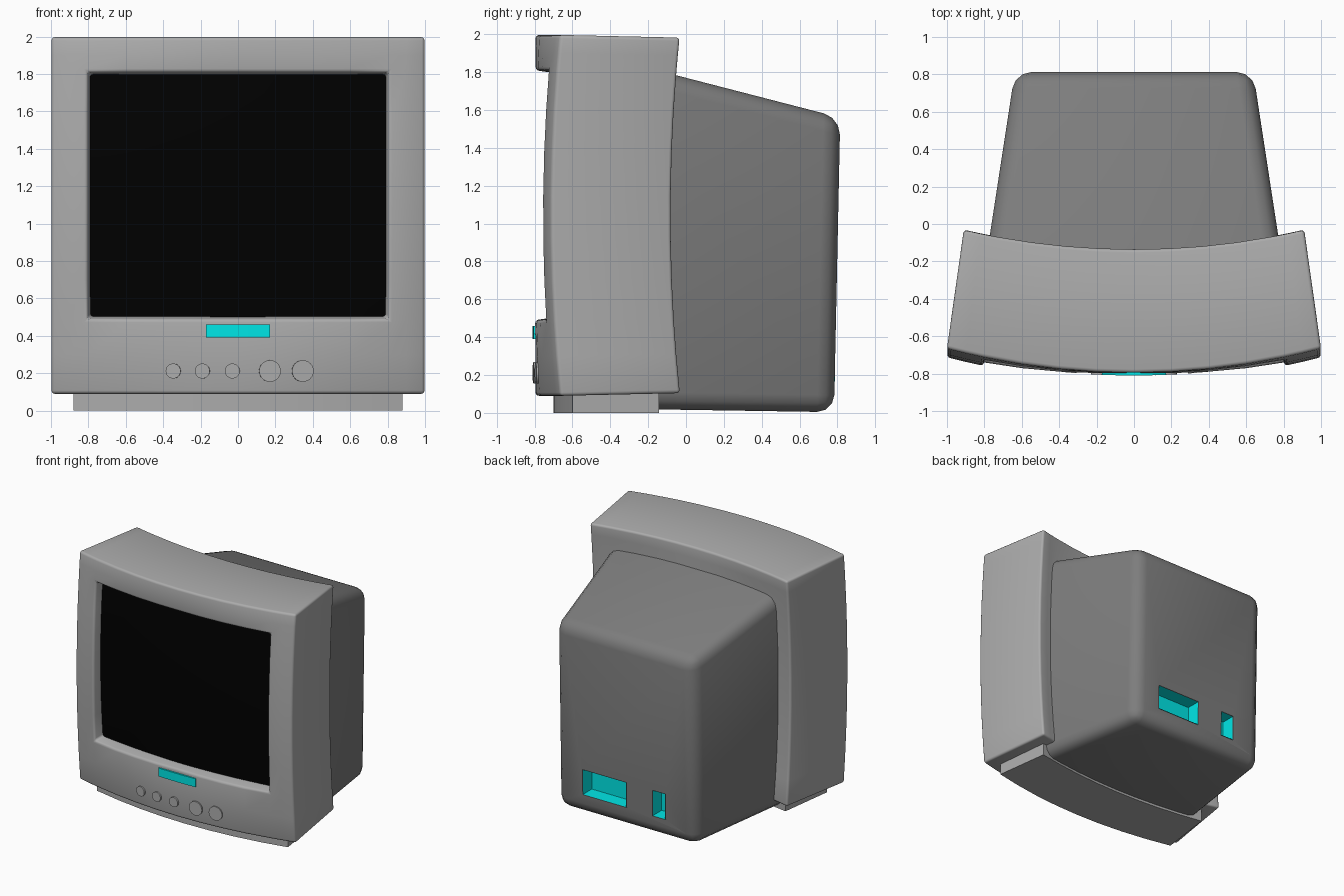
import bpy, bmesh, math
from mathutils import Matrix

if "Cube" in bpy.data.objects:
    bpy.data.objects.remove(bpy.data.objects["Cube"])


def material(name, rgb):
    m = bpy.data.materials.new(name)
    m.diffuse_color = (*rgb, 1)
    m.use_nodes = True
    m.node_tree.nodes["Principled BSDF"].inputs["Base Color"].default_value = m.diffuse_color
    return m


CYAN = material("cyan", (0.0, 0.8, 0.8))
BLACK = material("black", (0.0, 0.0, 0.0))
GREY = material("mid_grey", (0.41, 0.41, 0.41))
DARK = material("dark_grey", (0.205, 0.205, 0.205))


def finish(bm, name, mat=None, angle=35):
    bmesh.ops.recalc_face_normals(bm, faces=bm.faces)
    me = bpy.data.meshes.new(name)
    bm.to_mesh(me)
    bm.free()
    ob = bpy.data.objects.new(name, me)
    bpy.context.collection.objects.link(ob)
    if mat:
        me.materials.append(mat)
    smooth(ob, angle)
    return ob


def smooth(ob, angle=35):
    bpy.ops.object.select_all(action='DESELECT')
    ob.select_set(True)
    bpy.context.view_layer.objects.active = ob
    bpy.ops.object.shade_smooth_by_angle(angle=math.radians(angle))


def slab(front, back, xs, zs):
    """Closed slab between two curved sheets; returns bmesh and front faces."""
    bm = bmesh.new()
    nx, nz = len(xs), len(zs)
    F, B = ([[bm.verts.new(fn(x, z)) for z in zs] for x in xs] for fn in (front, back))
    faces = []
    for i in range(nx - 1):
        for j in range(nz - 1):
            quad = [(i, j), (i + 1, j), (i + 1, j + 1), (i, j + 1)]
            faces.append(bm.faces.new([F[a][b] for a, b in quad]))
            bm.faces.new([B[a][b] for a, b in reversed(quad)])
    rim = ([(i, 0) for i in range(nx)] + [(nx - 1, j) for j in range(1, nz)]
           + [(i, nz - 1) for i in range(nx - 2, -1, -1)] + [(0, j) for j in range(nz - 2, 0, -1)])
    for (a, b), (c, d) in zip(rim, rim[1:] + rim[:1]):
        bm.faces.new([F[c][d], F[a][b], B[a][b], B[c][d]])
    bmesh.ops.recalc_face_normals(bm, faces=bm.faces)
    return bm, faces


def bevel(bm, width, segments, keep=lambda e: True):
    edges = [e for e in bm.edges if e.calc_face_angle(0) > 0.7 and keep(e)]
    bmesh.ops.bevel(bm, geom=edges, offset=width, segments=segments, profile=0.5,
                    affect='EDGES', clamp_overlap=True)


def span(a, b, n):
    return [a + (b - a) * i / n for i in range(n + 1)]


def bulge(x, z):
    return 0.048 * (1 - ((z - 1.05) / 0.95) ** 2) * min(1, abs(x) / 0.8)


def front_y(x):
    return -0.795 + 0.13 * x * x


# Curved front bezel with a recessed opening
xs = [-1, -0.9, -0.805, -0.6, -0.4, -0.2, 0, 0.2, 0.4, 0.6, 0.805, 0.9, 1]
zs = [0.09, 0.3, 0.49, 0.7, 0.92, 1.15, 1.38, 1.6, 1.81, 1.9, 1.997]
bm, faces = slab(
    lambda x, z: (x, front_y(x) - bulge(x, z), z),
    lambda x, z: (x * 0.91, -0.135 + 0.105 * x * x - bulge(x, z), 1.05 + (z - 1.05) * 0.985),
    xs, zs)
hole = [f for f in faces if abs(f.calc_center_median().x) < 0.8
        and 0.49 < f.calc_center_median().z < 1.81]
ext = bmesh.ops.extrude_face_region(bm, geom=hole)['geom']
bmesh.ops.delete(bm, geom=hole, context='FACES')
for v in [g for g in ext if isinstance(g, bmesh.types.BMVert)]:
    v.co = (v.co.x * 0.978, v.co.y + 0.1, 1.15 + (v.co.z - 1.15) * 0.978)
bmesh.ops.delete(bm, geom=[g for g in ext if isinstance(g, bmesh.types.BMFace)], context='FACES')
bmesh.ops.recalc_face_normals(bm, faces=bm.faces)
bevel(bm, 0.018, 3)
finish(bm, "front_bezel", GREY)


# Black curved screen
def screen_y(x, z):
    return -0.735 + 0.1 * x * x - 0.03 * (1 - ((z - 1.15) / 0.66) ** 2) + 0.02


bm, _ = slab(lambda x, z: (x, screen_y(x, z), z), lambda x, z: (x, screen_y(x, z) + 0.03, z),
             span(-0.792, 0.792, 16), span(0.495, 1.805, 12))
finish(bm, "screen", BLACK)

# Base strip under the bezel
bm, _ = slab(lambda x, z: (x, -0.70 + 0.13 * x * x, z),
             lambda x, z: (x * 0.93, -0.22 + 0.1 * x * x, z),
             span(-0.88, 0.88, 8), [0, 0.11])
finish(bm, "base", GREY)

# Tapered, rounded rear housing
bm = bmesh.new()
bmesh.ops.create_cube(bm, size=2)
for v in bm.verts:
    sx, rear, top = v.co.x, v.co.y > 0, v.co.z > 0
    if rear:
        v.co = (sx * 0.637, 0.815 if top else 0.782, 1.56 if top else 0.004)
    else:
        v.co = (sx * 0.80, -0.25, 1.835 if top else 0.02)
bevel(bm, 0.09, 3, lambda e: max(v.co.y for v in e.verts) > 0)
housing = finish(bm, "rear_housing", DARK)


# Ports sunk into the rear of the housing
def box(x0, x1, y0, y1, z0, z1):
    bm = bmesh.new()
    bmesh.ops.create_cube(bm, size=1)
    for v in bm.verts:
        v.co = (x1 if v.co.x > 0 else x0, y1 if v.co.y > 0 else y0, z1 if v.co.z > 0 else z0)
    return bm


for name, x0, x1, z0, z1 in (("wide_port", 0.0, 0.4, 0.17, 0.375),
                             ("narrow_port", -0.36, -0.245, 0.165, 0.375)):
    g = 0.003
    cutter = finish(box(x0 - g, x1 + g, 0.66, 0.9, z0 - g, z1 + g), "cutter", DARK)
    cutter.hide_render = True
    mod = housing.modifiers.new("port", 'BOOLEAN')
    mod.object, mod.operation, mod.solver = cutter, 'DIFFERENCE', 'EXACT'
    bpy.context.view_layer.objects.active = housing
    bpy.ops.object.modifier_apply(modifier=mod.name)
    bpy.data.objects.remove(cutter)
    # open cyan lining, normals facing into the recess
    bm = box(x0, x1, 0.67, 0.788, z0, z1)
    bmesh.ops.delete(bm, geom=[f for f in bm.faces if f.normal.y > 0.5], context='FACES')
    lining = finish(bm, name, CYAN)
    lining.data.flip_normals()
smooth(housing)

# Cyan display button on the lower bezel
bm, _ = slab(lambda x, z: (x, front_y(x) - 0.015, z), lambda x, z: (x, front_y(x) + 0.03, z),
             span(-0.17, 0.17, 6), [0.39, 0.46])
finish(bm, "display_button", CYAN)

# Round control buttons, tilted to follow the bezel
for i, (x, r) in enumerate(((-0.345, 0.04), (-0.19, 0.04), (-0.03, 0.04),
                            (0.17, 0.058), (0.345, 0.058))):
    bm = bmesh.new()
    tilt = Matrix.Rotation(math.atan(0.26 * x), 4, 'Z') @ Matrix.Rotation(math.pi / 2, 4, 'X')
    bmesh.ops.create_cone(bm, cap_ends=True, segments=24, radius1=r, radius2=r, depth=0.04,
                          matrix=Matrix.Translation((x, front_y(x) + 0.005, 0.212)) @ tilt)
    finish(bm, f"control_button_{i + 1}", GREY)
